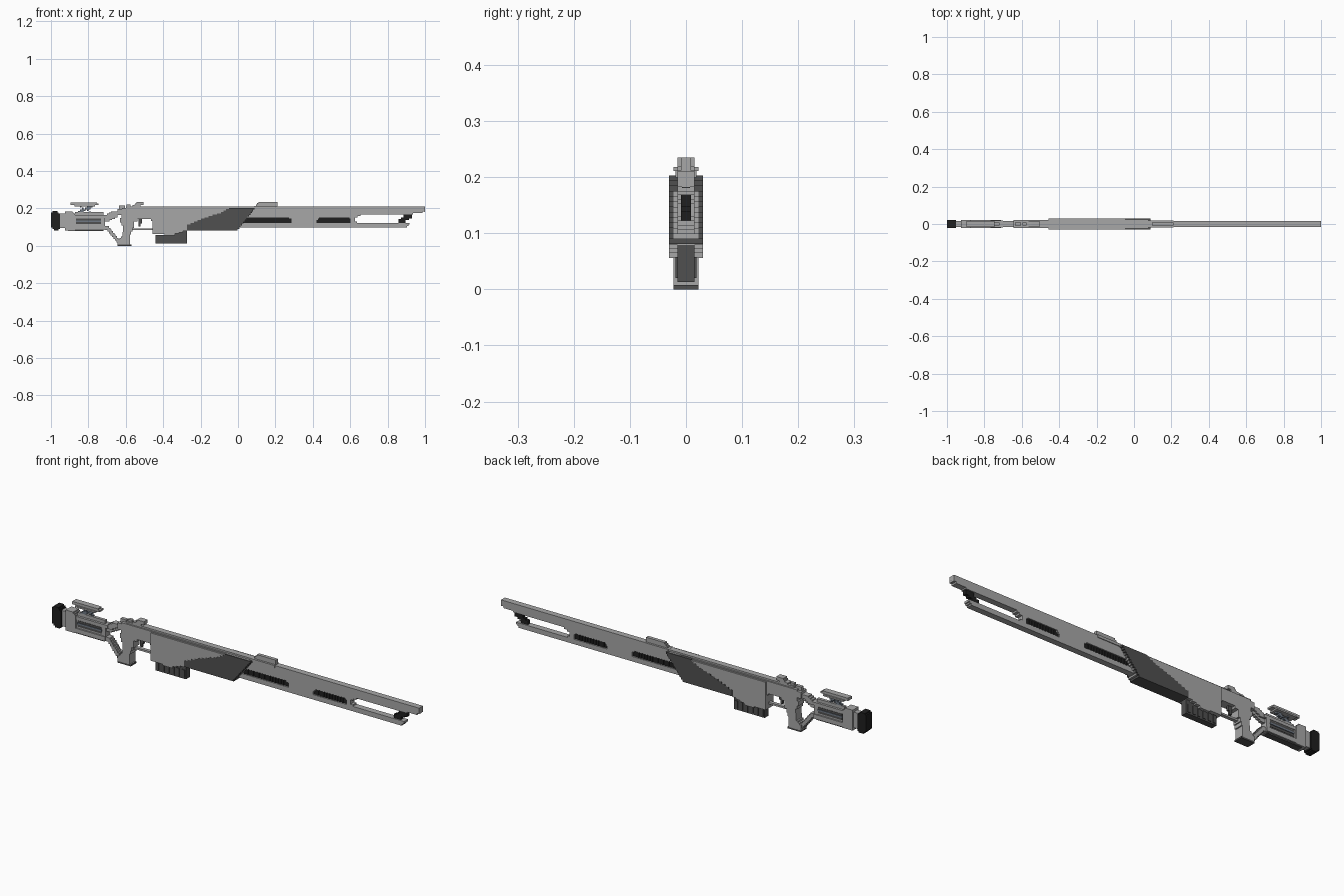
import bpy, bmesh

cube = bpy.data.objects.get("Cube")
if cube:
    bpy.data.objects.remove(cube, do_unlink=True)

V = 0.0075  # block size of the stepped style


def material(name, r, g, b):
    m = bpy.data.materials.new(name)
    m.use_nodes = True
    m.diffuse_color = (r, g, b, 1)
    m.node_tree.nodes["Principled BSDF"].inputs["Base Color"].default_value = (r, g, b, 1)
    return m


LIGHT = material("light grey", 0.39, 0.39, 0.39)
DARK = material("dark grey", 0.08, 0.08, 0.08)
BLACK = material("black", 0.014, 0.014, 0.014)
STEEL = material("blue grey", 0.16, 0.19, 0.23)


def stair(points):
    """Turn every slanted edge of an x-z outline into block steps."""
    out = []
    for (x0, z0), (x1, z1) in zip(points, points[1:] + points[:1]):
        out.append((x0, z0))
        dx, dz = x1 - x0, z1 - z0
        if min(abs(dx), abs(dz)) < 0.004:
            continue
        n = max(1, round(min(abs(dx), abs(dz)) / V))
        for i in range(n):
            out.append((x0 + dx * (i + 1) / n, z0 + dz * i / n))
            if i < n - 1:
                out.append((x0 + dx * (i + 1) / n, z0 + dz * (i + 1) / n))
    return out


def slab(name, points, half, mat, y=0.0):
    """Extrude an x-z outline symmetrically about y."""
    bm = bmesh.new()
    face = bm.faces.new([bm.verts.new((x, y - half, z)) for x, z in stair(points)])
    ext = bmesh.ops.extrude_face_region(bm, geom=[face])
    moved = [g for g in ext["geom"] if isinstance(g, bmesh.types.BMVert)]
    bmesh.ops.translate(bm, verts=moved, vec=(0, 2 * half, 0))
    bmesh.ops.recalc_face_normals(bm, faces=bm.faces[:])
    me = bpy.data.meshes.new(name)
    bm.to_mesh(me)
    bm.free()
    me.materials.append(mat)
    ob = bpy.data.objects.new(name, me)
    bpy.context.collection.objects.link(ob)
    return ob


def box(name, x0, x1, z0, z1, half, mat, y=0.0):
    return slab(name, [(x0, z0), (x1, z0), (x1, z1), (x0, z1)], half, mat, y)


# Butt pad and stock
slab("butt_pad", [(-1, .098), (-.985, .083), (-.965, .083), (-.952, .095),
                  (-.952, .172), (-.965, .185), (-.985, .185), (-1, .172)], .0225, BLACK)
box("butt_neck", -.952, -.926, .095, .172, .015, LIGHT)
slab("stock_block", [(-.926, .083), (-.872, .083), (-.872, .172), (-.885, .184),
                     (-.915, .184), (-.926, .172)], .0225, LIGHT)
box("stock_tube", -.872, -.72, .108, .158, .015, LIGHT)
box("stock_front_cap", -.73, -.712, .105, .165, .0185, LIGHT)
box("stock_lower_bar", -.872, -.712, .086, .108, .0225, LIGHT)
box("stock_underside", -.91, -.72, .08, .087, .015, DARK)
box("stock_upper_bar", -.872, -.70, .15, .165, .0185, LIGHT)
box("stock_top_rail", -.872, -.72, .165, .181, .0075, LIGHT)
for side in (-1, 1):
    box("stock_slot", -.865, -.732, .116, .146, .002, DARK, side * .015)
    box("stock_rod", -.865, -.732, .128, .136, .002, STEEL, side * .018)

# Struts joining stock, grip and receiver
slab("upper_strut", [(-.72, .148), (-.69, .148), (-.66, .165), (-.60, .165),
                     (-.60, .184), (-.668, .184), (-.70, .165), (-.72, .165)], .015, LIGHT)
slab("inner_strut", [(-.715, .13), (-.70, .13), (-.645, .158), (-.645, .17),
                     (-.67, .165), (-.715, .14)], .0075, LIGHT)
slab("lower_strut", [(-.715, .085), (-.705, .085), (-.643, .008), (-.625, .008),
                     (-.625, .025), (-.69, .105), (-.715, .105)], .015, LIGHT)

# Pistol grip with its base, trigger and guard
slab("grip", [(-.643, .008), (-.573, .008), (-.577, .06), (-.565, .095), (-.555, .14),
              (-.555, .17), (-.615, .17), (-.63, .125), (-.615, .09), (-.618, .05),
              (-.643, .025)], .0225, LIGHT)
box("grip_base", -.643, -.57, 0, .008, .0225, DARK)
slab("trigger", [(-.532, .102), (-.52, .102), (-.52, .12), (-.512, .145), (-.532, .145)],
     .006, DARK)
box("trigger_guard", -.563, -.447, .084, .093, .0085, LIGHT)

# Receiver core, top ridge and wide side shell
slab("receiver", [(-.643, .165), (-.57, .158), (-.562, .131), (-.536, .142), (-.472, .142),
                  (-.456, .125), (-.456, .062), (-.392, .056), (-.338, .066), (-.274, .09),
                  (.0, .09), (.06, .165), (.075, .203), (-.60, .203), (-.643, .19)],
     .0225, LIGHT)
box("top_ridge", -.60, .09, .2, .211, .015, LIGHT)
slab("side_shell", [(-.456, .062), (-.392, .056), (-.338, .066), (-.274, .085), (-.274, .105),
                    (-.178, .145), (-.092, .173), (-.034, .199), (-.456, .199)],
     .03, LIGHT)
slab("front_panel", [(-.274, .081), (-.01, .081), (.089, .203), (-.034, .203),
                     (-.092, .173), (-.178, .145), (-.274, .105)], .0305, DARK)

# Magazine with upright ribs
slab("magazine", [(-.44, .013), (-.274, .013), (-.274, .088), (-.338, .068), (-.392, .058),
                  (-.44, .058)], .015, DARK)
for i in range(6):
    x = -.434 + i * .028
    box("magazine_rib", x, x + .014, .02, .058, .0185, DARK)

# Barrel: two rails joined by webs, with black cores in the slots
slab("barrel_upper_rail", [(.0, .152), (.625, .152), (.655, .168), (.93, .168), (.935, .174),
                           (.975, .174), (1, .19), (1, .211), (.0, .211)], .015, LIGHT)
slab("barrel_lower_rail", [(-.01, .099), (.897, .099), (.918, .12), (.918, .123),
                           (-.01, .123)], .015, LIGHT)
box("barrel_rear_web", -.005, .03, .12, .155, .015, LIGHT)
slab("barrel_middle_web", [(.285, .123), (.42, .123), (.42, .138), (.433, .152), (.262, .152),
                           (.285, .138)], .015, LIGHT)
slab("barrel_front_web", [(.602, .123), (.65, .123), (.625, .138), (.625, .152),
                          (.59, .152), (.602, .14)], .015, LIGHT)
box("rear_slot_core", .02, .29, .118, .157, .0075, BLACK)
box("front_slot_core", .415, .607, .118, .157, .0075, BLACK)
for x0, n in ((.04, 15), (.44, 10)):
    for i in range(n):
        x = x0 + i * .015
        box("slot_rib", x, x + .0075, .123, .152, .011, BLACK)
slab("muzzle_strut", [(.858, .121), (.895, .121), (.897, .138), (.93, .155), (.93, .17),
                      (.89, .17), (.885, .15), (.858, .135)], .009, BLACK)
box("muzzle_port", .998, 1, .181, .197, .0075, DARK)

# Front sight block and rear sights
slab("front_sight", [(.095, .2), (.212, .2), (.212, .235), (.118, .235), (.095, .213)],
     .0085, LIGHT)
box("front_sight_base", .085, .212, .199, .212, .0185, LIGHT)
box("rear_sight_block", -.636, -.605, .18, .215, .0085, LIGHT)
slab("rear_sight", [(-.565, .205), (-.52, .205), (-.52, .218), (-.504, .228), (-.504, .235),
                    (-.536, .235), (-.548, .22), (-.565, .218)], .015, LIGHT)
box("sight_knob", -.595, -.575, .205, .222, .0075, LIGHT)

# Cheek rest above the stock on two slanted posts
slab("cheek_rest", [(-.895, .218), (-.745, .218), (-.745, .226), (-.755, .232), (-.885, .232),
                    (-.895, .226)], .015, LIGHT)
box("cheek_rest_plate", -.875, -.765, .211, .2185, .0225, LIGHT)
for x, d in ((-.855, .022), (-.795, -.022)):
    slab("cheek_rest_post", [(x, .178), (x + .018, .178), (x + d + .018, .195),
                             (x + .018, .212), (x, .212), (x + d, .195)], .0075, STEEL)
